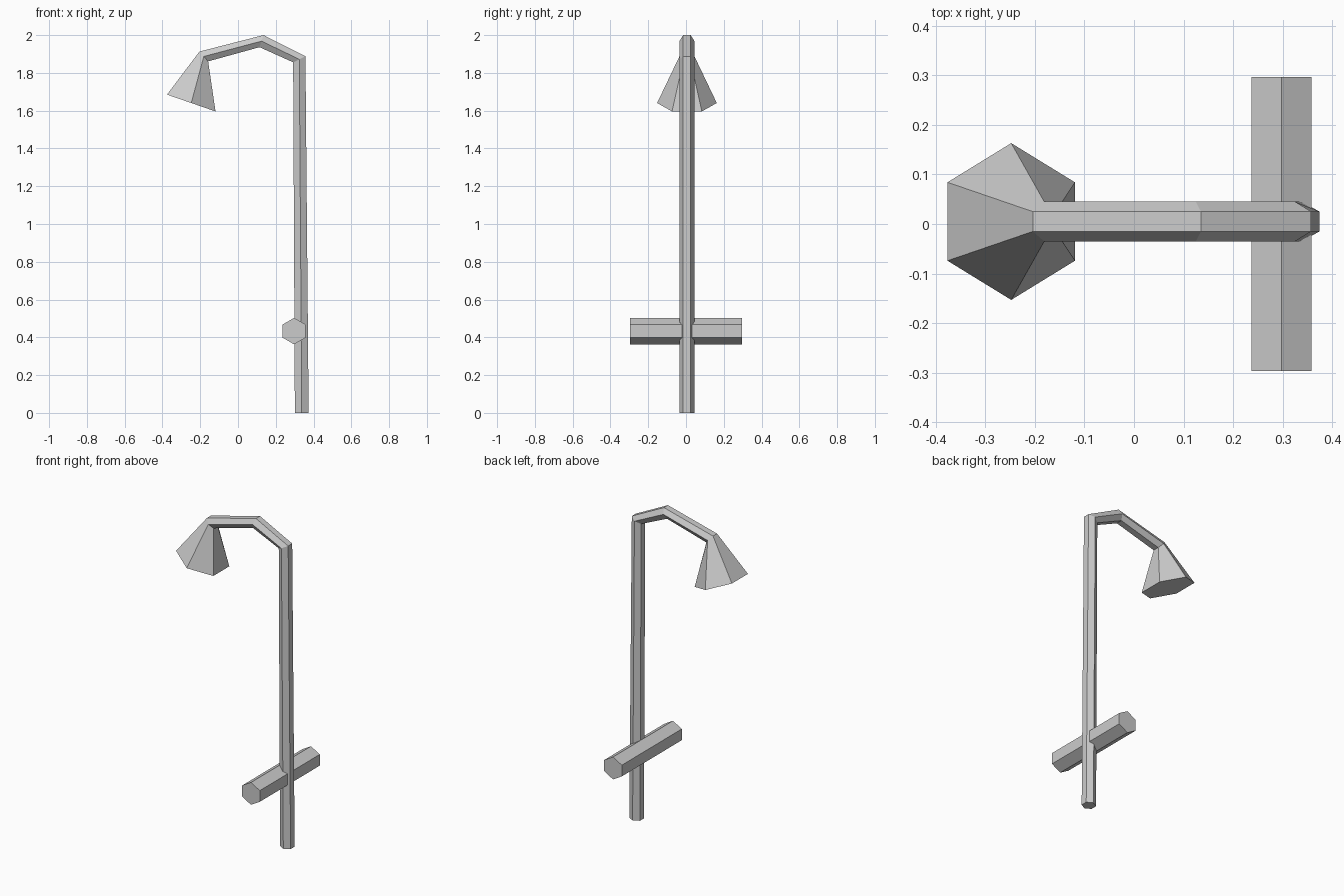
import bpy
import bmesh
from math import sin, cos, pi
from mathutils import Vector

if "Cube" in bpy.data.objects:
    bpy.data.objects.remove(bpy.data.objects["Cube"])

Y_MID = 0.005  # the post sits slightly off the centre plane


def make_loft(name, rings, cap_start=True, cap_end=True):
    """Skin a row of equal-sided rings, with optional end caps."""
    bm = bmesh.new()
    loops = [[bm.verts.new(p) for p in ring] for ring in rings]
    for a, b in zip(loops, loops[1:]):
        n = len(a)
        for i in range(n):
            j = (i + 1) % n
            bm.faces.new((a[i], a[j], b[j], b[i]))
    if cap_start:
        bm.faces.new(loops[0])
    if cap_end:
        bm.faces.new(loops[-1])
    bmesh.ops.recalc_face_normals(bm, faces=bm.faces)
    if bm.calc_volume(signed=True) < 0:
        bmesh.ops.reverse_faces(bm, faces=bm.faces)
    mesh = bpy.data.meshes.new(name)
    bm.to_mesh(mesh)
    bm.free()
    obj = bpy.data.objects.new(name, mesh)
    bpy.context.collection.objects.link(obj)
    return obj


def hex_ring(outer, inner, radius):
    """Hexagon spanning outer to inner (x, z), with its points along y."""
    o = Vector((outer[0], Y_MID, outer[1]))
    i = Vector((inner[0], Y_MID, inner[1]))
    m = (o + i) / 2
    half, full = Vector((0, radius / 2, 0)), Vector((0, radius, 0))
    return [o - half, o + half, m + full, i + half, i - half, m - full]


# Bent post: foot, shoulder, crest and lamp neck
neck = hex_ring((-0.204, 1.913), (-0.158, 1.861), 0.04)
post = [
    hex_ring((0.374, 0.0), (0.301, 0.0), 0.04),
    hex_ring((0.357, 1.888), (0.292, 1.856), 0.04),
    hex_ring((0.135, 2.0), (0.114, 1.936), 0.04),
    neck,
]
make_loft("lamp_post", post, cap_end=False)

# Flared shade with a closed underside
rim = hex_ring((-0.376, 1.685), (-0.119, 1.596), 0.158)
make_loft("lamp_shade", [neck, rim], cap_start=False)

# Crossbar through the lower post
bar = [
    [Vector((0.297 + 0.07 * sin(k * pi / 3), y, 0.433 + 0.07 * cos(k * pi / 3)))
     for k in range(6)]
    for y in (-0.296, 0.296)
]
make_loft("crossbar", bar)
